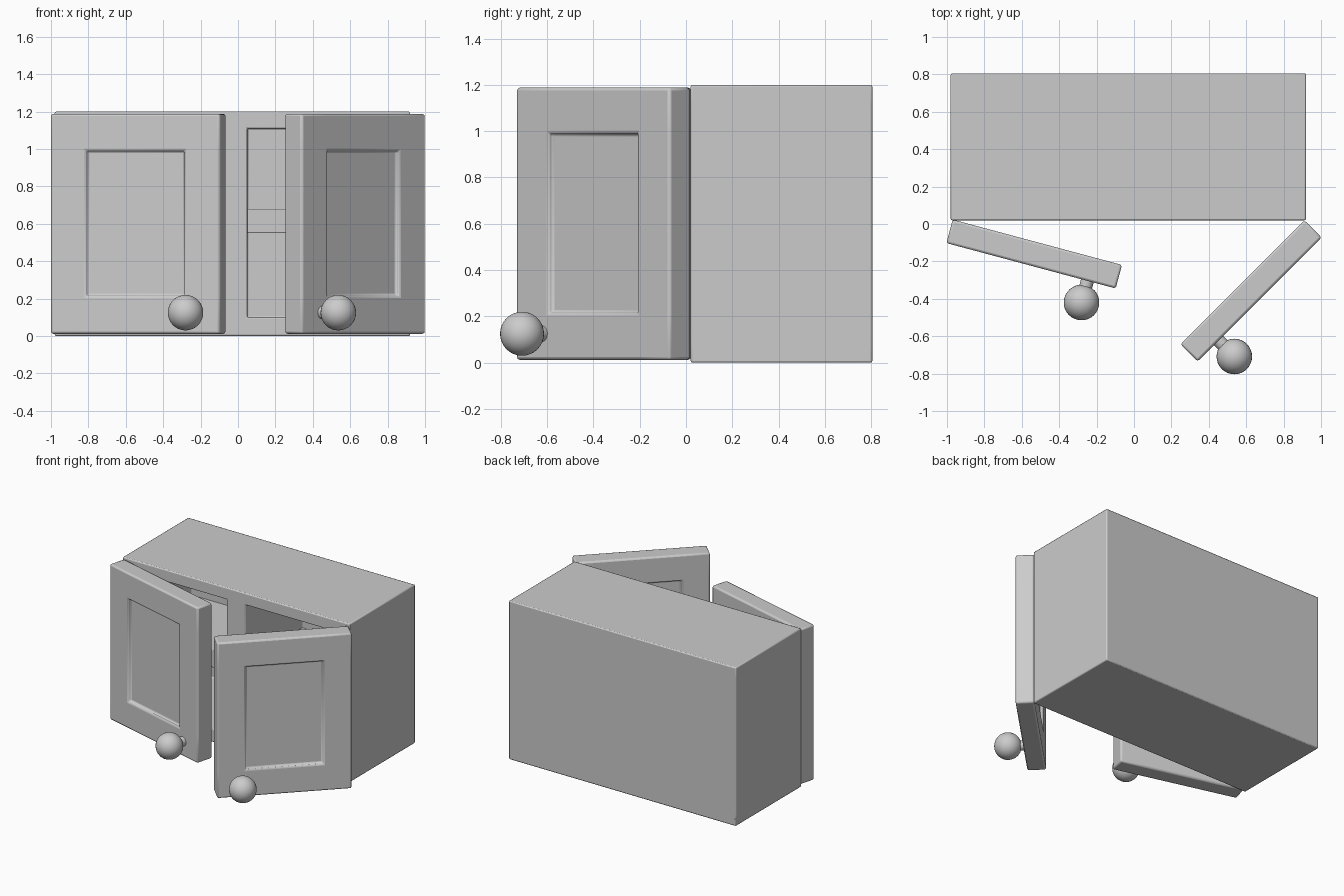
import bpy, bmesh, math
from mathutils import Vector, Matrix

old = bpy.data.objects.get("Cube")
if old:
    bpy.data.objects.remove(old, do_unlink=True)

# One plain grey for the whole cabinet
grey = bpy.data.materials.new("plain grey")
grey.use_nodes = True
colour = (0.6, 0.6, 0.6, 1)
grey.diffuse_color = colour
grey.node_tree.nodes["Principled BSDF"].inputs["Base Color"].default_value = colour


def finish(bm, name, bevel=0.0, matrix=Matrix()):
    """Turn a bmesh into a named, shaded object."""
    bmesh.ops.recalc_face_normals(bm, faces=bm.faces)
    mesh = bpy.data.meshes.new(name)
    bm.to_mesh(mesh)
    bm.free()
    mesh.materials.append(grey)
    ob = bpy.data.objects.new(name, mesh)
    bpy.context.collection.objects.link(ob)
    ob.matrix_world = matrix
    if bevel:
        mod = ob.modifiers.new("soft edges", "BEVEL")
        mod.width = bevel
        mod.segments = 2
        mod.limit_method = "ANGLE"
    bpy.ops.object.select_all(action="DESELECT")
    bpy.context.view_layer.objects.active = ob
    ob.select_set(True)
    bpy.ops.object.shade_smooth_by_angle(angle=math.radians(35))
    return ob


def box(lo, hi):
    lo, hi = Vector(lo), Vector(hi)
    bm = bmesh.new()
    bmesh.ops.create_cube(bm, size=1)
    bmesh.ops.scale(bm, vec=hi - lo, verts=bm.verts)
    bmesh.ops.translate(bm, vec=(lo + hi) / 2, verts=bm.verts)
    return bm


def recess(bm, openings, z_range, depth, sides=(-1,)):
    """Sink rectangular openings into the front (-1) or back (1) face."""
    cuts = [((x, 0, 0), (1, 0, 0)) for pair in openings for x in pair]
    cuts += [((0, 0, z), (0, 0, 1)) for z in z_range]
    for co, no in cuts:
        geom = bm.verts[:] + bm.edges[:] + bm.faces[:]
        bmesh.ops.bisect_plane(bm, geom=geom, plane_co=co, plane_no=no)
    for side in sides:
        for x0, x1 in openings:
            bm.normal_update()
            cell = []
            for f in bm.faces:
                c = f.calc_center_median()
                if (f.normal.y * side > 0.9 and x0 < c.x < x1
                        and z_range[0] < c.z < z_range[1]):
                    cell.append(f)
            new = bmesh.ops.extrude_face_region(bm, geom=cell)["geom"]
            verts = [v for v in new if isinstance(v, bmesh.types.BMVert)]
            bmesh.ops.translate(bm, vec=(0, -side * depth, 0), verts=verts)
            # Open up the mouth of the recess
            bmesh.ops.delete(bm, geom=[f for f in cell if f.is_valid],
                             context="FACES_ONLY")


# Cabinet body with two open bays
bays = [(-0.88, -0.11), (0.05, 0.82)]
body = box((-0.98, 0.02, 0), (0.92, 0.805, 1.2))
recess(body, bays, (0.1, 1.11), 0.68)
finish(body, "cabinet_body", 0.008)

# A shelf across each bay
for side, (x0, x1) in zip(("right", "left"), bays):
    finish(box((x0 - 0.01, 0.045, 0.55), (x1 + 0.01, 0.72, 0.68)),
           side + "_shelf", 0.005)

# Doors: built closed at the origin, then swung open about the hinge
WIDTH, THICK, MARGIN = 0.937, 0.13, 0.198


def door(side, direction, hinge, angle):
    place = Matrix.Translation(hinge) @ Matrix.Rotation(math.radians(angle), 4, "Z")
    x0, x1 = sorted((0, direction * WIDTH))
    panel = box((x0, 0, 0.012), (x1, THICK, 1.188))
    recess(panel, [(x0 + MARGIN, x1 - MARGIN)], (0.215, 0.99), 0.025, (-1, 1))
    finish(panel, side + "_door", 0.012, place)

    # Round knob on a short stem
    knob_x, knob_z = direction * 0.78, 0.125
    ball = bmesh.new()
    bmesh.ops.create_uvsphere(
        ball, u_segments=32, v_segments=16, radius=0.095,
        matrix=Matrix.Translation((knob_x, -0.12, knob_z)))
    finish(ball, side + "_knob", 0, place)
    stem = bmesh.new()
    bmesh.ops.create_cone(
        stem, cap_ends=True, segments=24, radius1=0.035, radius2=0.035, depth=0.12,
        matrix=Matrix.Translation((knob_x, -0.04, knob_z))
        @ Matrix.Rotation(math.pi / 2, 4, "X"))
    finish(stem, side + "_knob_stem", 0, place)


door("right", 1, (-1.003, -0.102, 0), -15)
door("left", -1, (1.003, -0.072, 0), 45)
